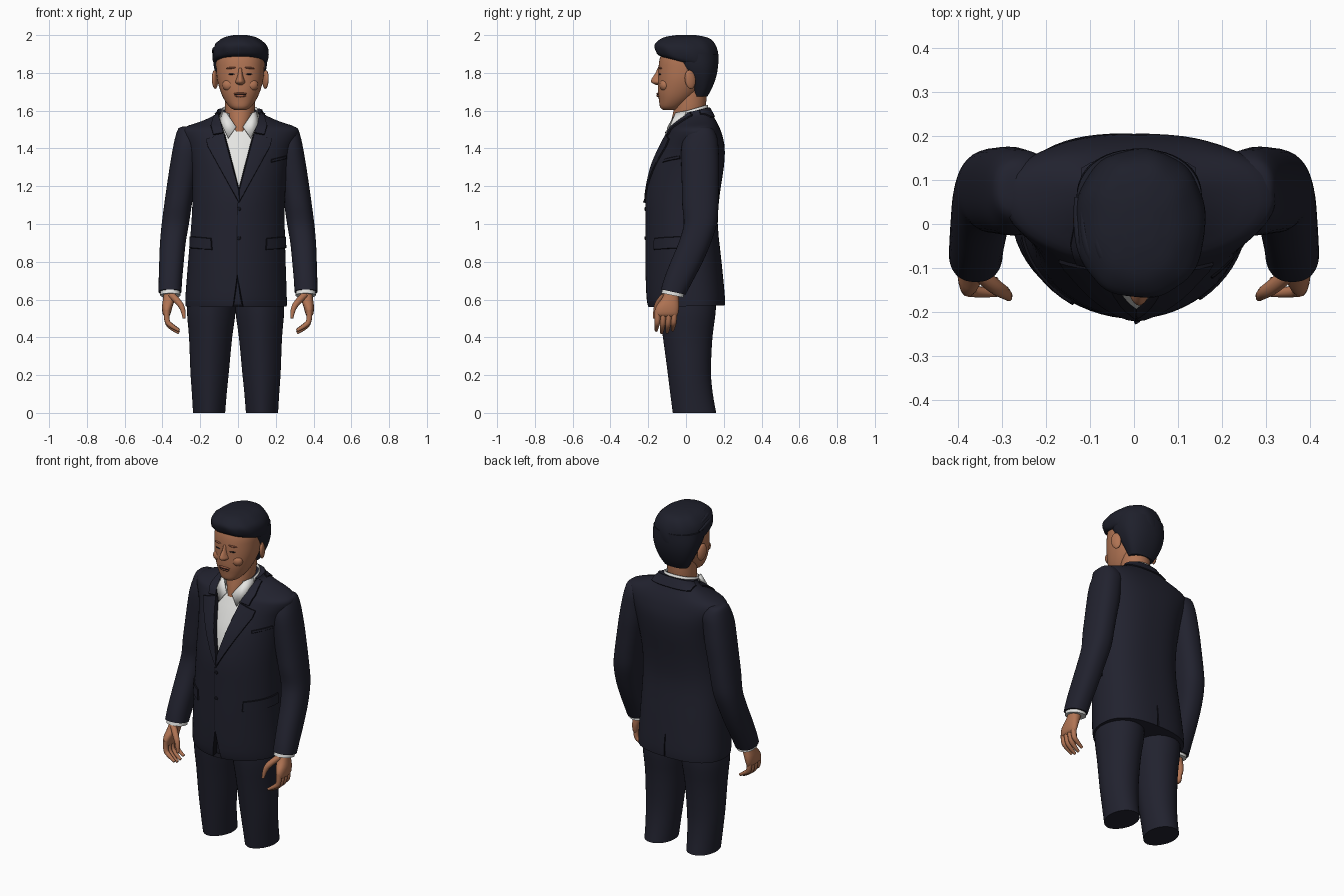
import bpy, bmesh, math
from mathutils import Vector


def material(name, rgb):
    m = bpy.data.materials.new(name)
    m.diffuse_color = (*rgb, 1)
    return m


NAVY = material("navy cloth", (0.0155, 0.016, 0.028))
SEAM = material("dark seam", (0.006, 0.006, 0.010))
SHIRT = material("white shirt", (0.78, 0.78, 0.76))
SKIN = material("skin", (0.44, 0.175, 0.088))
LIP = material("lips", (0.33, 0.11, 0.06))
HAIR = material("dark hair", (0.013, 0.014, 0.024))


def finish(bm, name, mats, angle=40):
    bmesh.ops.recalc_face_normals(bm, faces=bm.faces[:])
    me = bpy.data.meshes.new(name)
    bm.to_mesh(me)
    bm.free()
    ob = bpy.data.objects.new(name, me)
    bpy.context.collection.objects.link(ob)
    for m in mats:
        me.materials.append(m)
    smooth(ob, angle)
    return ob


def smooth(ob, angle=40):
    bpy.ops.object.select_all(action='DESELECT')
    ob.select_set(True)
    bpy.context.view_layer.objects.active = ob
    bpy.ops.object.shade_smooth_by_angle(angle=math.radians(angle))


def catmull(a, b, c, d, t):
    return tuple(0.5 * (2 * q + (r - p) * t + (2 * p - 5 * q + 4 * r - s) * t * t
                        + (3 * q - p - 3 * r + s) * t ** 3) for p, q, r, s in zip(a, b, c, d))


def loft(rings, nf=2.0, nb=2.0, k=0.5, side=1, ox=0.0, seg=48, sub=3, ripple=0.0):
    """Rings are (z, x centre, y front, y back, x radius, tilt)."""
    rows = []
    for i in range(len(rings) - 1):
        a, b = rings[max(i - 1, 0)], rings[i]
        c, d = rings[i + 1], rings[min(i + 2, len(rings) - 1)]
        rows += [catmull(a, b, c, d, j / sub) for j in range(sub)]
    rows.append(rings[-1])
    bm = bmesh.new()
    loops = []
    for z, cx, y0, y1, rx, tilt in rows:
        cy = y0 + (y1 - y0) * k
        loop = []
        for j in range(seg):
            a = 2 * math.pi * j / seg
            c, s = math.cos(a), math.sin(a)
            n = nb if s > 0 else nf
            w = 1 + ripple * math.sin(9 * a + z * 30)
            x = math.copysign(abs(c) ** (2 / n), c) * rx * w
            y = math.copysign(abs(s) ** (2 / n), s) * (y1 - cy if s > 0 else cy - y0) * w
            loop.append(bm.verts.new((ox + side * (cx + x), cy + y, z + tilt * y)))
        loops.append(loop)
    for p, q in zip(loops, loops[1:]):
        for j in range(seg):
            bm.faces.new((p[j], p[(j + 1) % seg], q[(j + 1) % seg], q[j]))
    bm.faces.new(loops[0])
    bm.faces.new(loops[-1])
    bmesh.ops.recalc_face_normals(bm, faces=bm.faces[:])
    return bm


def panel(bm, poly, depth, mat, back=False):
    """Cut a convex x-z outline into the cloth, then raise or sink it."""
    xs, zs = [p[0] for p in poly], [p[1] for p in poly]
    pairs = list(zip(poly, poly[1:] + poly[:1]))

    def facing(f):
        y = f.calc_center_median().y
        return abs(f.normal.z) < 0.97 and (y > 0.07 if back else y < 0.03)

    for (ax, az), (bx, bz) in pairs:
        faces = [f for f in bm.faces if facing(f)
                 and max(v.co.x for v in f.verts) > min(xs) and min(v.co.x for v in f.verts) < max(xs)
                 and max(v.co.z for v in f.verts) > min(zs) and min(v.co.z for v in f.verts) < max(zs)]
        geom = faces + list({e for f in faces for e in f.edges}) + list({v for f in faces for v in f.verts})
        bmesh.ops.bisect_plane(bm, geom=geom, dist=1e-5, plane_co=(ax, 0, az),
                               plane_no=Vector((bz - az, 0, ax - bx)).normalized())
    bm.normal_update()
    chosen = []
    for f in bm.faces:
        c = f.calc_center_median()
        t = [(bx - ax) * (c.z - az) - (bz - az) * (c.x - ax) for (ax, az), (bx, bz) in pairs]
        if facing(f) and (min(t) > 0 or max(t) < 0):
            f.material_index = mat
            chosen.append(f)
    if depth and chosen:
        walls = bmesh.ops.inset_region(bm, faces=chosen, thickness=0.003, depth=depth)
        for f in walls['faces']:
            f.material_index = 1
    bm.normal_update()


def blob(name, loc, scale, mat, rot=(0, 0, 0)):
    bpy.ops.mesh.primitive_uv_sphere_add(segments=20, ring_count=12, location=loc, rotation=rot)
    ob = bpy.context.object
    ob.name, ob.scale = name, scale
    ob.data.materials.append(mat)
    smooth(ob, 60)


def tube(name, pts, mat):
    """Rounded tapering tube through (x, y, z, radius) points."""
    cu = bpy.data.curves.new(name, 'CURVE')
    cu.dimensions, cu.bevel_depth, cu.bevel_resolution, cu.use_fill_caps = '3D', 1.0, 3, True
    sp = cu.splines.new('NURBS')
    sp.points.add(len(pts) - 1)
    for p, (x, y, z, r) in zip(sp.points, pts):
        p.co, p.radius = (x, y, z, 1), r
    sp.use_endpoint_u, sp.order_u, sp.resolution_u = True, 3, 5
    ob = bpy.data.objects.new(name, cu)
    bpy.context.collection.objects.link(ob)
    cu.materials.append(mat)
    bpy.ops.object.select_all(action='DESELECT')
    ob.select_set(True)
    bpy.context.view_layer.objects.active = ob
    bpy.ops.object.convert(target='MESH')
    smooth(bpy.context.object, 50)


# Jacket body with lapels, pockets, shirt opening and vents cut in
bm = loft([(0.565, -0.010, -0.200, 0.205, 0.268, 0.02), (0.62, -0.010, -0.210, 0.205, 0.268, 0.02),
           (0.80, -0.006, -0.215, 0.188, 0.258, 0), (1.00, 0.0, -0.215, 0.168, 0.247, 0),
           (1.15, 0.004, -0.213, 0.178, 0.245, 0), (1.30, 0.008, -0.185, 0.200, 0.255, 0),
           (1.40, 0.010, -0.145, 0.205, 0.278, 0), (1.47, 0.012, -0.110, 0.192, 0.308, 0),
           (1.51, 0.012, -0.092, 0.175, 0.298, 0.05), (1.542, 0.012, -0.072, 0.155, 0.205, 0.12),
           (1.575, 0.010, -0.050, 0.135, 0.132, 0.2), (1.60, 0.010, -0.035, 0.120, 0.115, 0.25)],
          nf=1.9, nb=2.5, k=0.55, seg=64)
C = 0.005
for s in (-1, 1):
    def mir(pts):
        return [(C + s * x, z) for x, z in pts]
    panel(bm, mir([(0, 1.18), (0, 1.11), (0.165, 1.41), (0.175, 1.45), (0.0786, 1.48)]), 0.007, 0)
    panel(bm, mir([(0.0786, 1.48), (0.135, 1.47), (0.15, 1.52), (0.125, 1.60), (0.11, 1.60)]), 0.007, 0)
    panel(bm, mir([(0.145, 0.925), (0.255, 0.935), (0.258, 0.872), (0.140, 0.863)]), 0.006, 0)
panel(bm, [(C - 0.12, 1.638), (C, 1.18), (C + 0.12, 1.638)], -0.014, 2)
panel(bm, [(0.175, 1.325), (0.255, 1.345), (0.255, 1.362), (0.175, 1.342)], 0.004, 0)
panel(bm, [(-0.008, 0.73), (-0.003, 0.73), (-0.001, 1.11), (-0.006, 1.11)], 0, 1)
panel(bm, [(-0.035, 0.5), (0.040, 0.5), (-0.004, 0.73)], -0.03, 0)
panel(bm, [(-0.006, 0.5), (0.006, 0.5), (0.002, 0.70), (-0.002, 0.70)], -0.01, 1, True)
panel(bm, [(-0.12, 1.565), (0.14, 1.565), (0.14, 1.66), (-0.12, 1.66)], 0.006, 0, True)
finish(bm, "jacket_body", [NAVY, SEAM, SHIRT])
for z in (1.08, 0.925):
    blob("jacket_button", (0.006, -0.216, z), (0.010, 0.004, 0.010), SEAM)

# Sleeves, shirt cuffs, hands
for s, label in ((-1, "left"), (1, "right")):
    bm = loft([(1.515, 0.275, 0.06, 0.10, 0.02, 0), (1.505, 0.270, 0.02, 0.14, 0.046, 0),
               (1.46, 0.258, -0.01, 0.165, 0.074, 0), (1.40, 0.270, -0.025, 0.172, 0.075, 0),
               (1.30, 0.285, -0.025, 0.176, 0.077, 0), (1.20, 0.302, -0.022, 0.174, 0.075, 0),
               (1.10, 0.318, -0.020, 0.172, 0.073, 0), (1.00, 0.332, -0.012, 0.163, 0.072, 0),
               (0.90, 0.345, -0.038, 0.130, 0.068, -0.05), (0.80, 0.352, -0.078, 0.085, 0.065, -0.1),
               (0.70, 0.358, -0.115, 0.030, 0.062, -0.18), (0.64, 0.360, -0.132, -0.002, 0.061, -0.22)],
              2.3, 2.3, side=s, ox=C - 0.005, seg=36)
    finish(bm, label + "_sleeve", [NAVY])
    bm = loft([(0.66, 0.360, -0.120, -0.012, 0.050, -0.2), (0.622, 0.358, -0.130, -0.012, 0.054, -0.2)],
              2.2, 2.2, side=s, seg=36)
    finish(bm, label + "_cuff", [SHIRT])
    bm = loft([(0.66, 0.358, -0.105, -0.035, 0.034, 0), (0.61, 0.364, -0.125, -0.038, 0.032, 0),
               (0.565, 0.374, -0.158, -0.036, 0.028, 0), (0.525, 0.378, -0.165, -0.042, 0.021, 0),
               (0.51, 0.376, -0.155, -0.050, 0.012, 0)], 2.4, 2.4, side=s, seg=24)
    finish(bm, label + "_palm", [SKIN], 60)
    for i, drop in enumerate((0.006, -0.006, -0.004, 0.008)):
        y = -0.150 + i * 0.029
        tube(label + "_finger", [(s * 0.376, y, 0.545, 0.016), (s * 0.382, y, 0.485, 0.015),
                                 (s * 0.350, y - 0.005, 0.452 + drop, 0.013),
                                 (s * 0.312, y - 0.008, 0.430 + drop, 0.008)], SKIN)
    tube(label + "_thumb", [(s * 0.355, -0.110, 0.625, 0.018), (s * 0.315, -0.145, 0.590, 0.018),
                            (s * 0.288, -0.160, 0.545, 0.014), (s * 0.285, -0.168, 0.500, 0.008)], SKIN)

    # Trouser legs
    bm = loft([(0.0, 0.140, -0.070, 0.160, 0.085, 0), (0.10, 0.139, -0.083, 0.142, 0.092, 0),
               (0.22, 0.137, -0.098, 0.132, 0.102, 0), (0.40, 0.132, -0.122, 0.140, 0.114, 0),
               (0.55, 0.128, -0.142, 0.158, 0.129, 0), (0.68, 0.125, -0.145, 0.150, 0.115, 0)],
              1.8, 2.1, side=s, ox=-0.013, seg=40)
    finish(bm, label + "_trouser_leg", [NAVY])

# Shirt collar: standing band and two folded points
bm = loft([(1.55, 0.010, -0.070, 0.118, 0.098, 0.3), (1.605, 0.010, -0.072, 0.116, 0.097, 0.28)], 2, 2.2)
bmesh.ops.delete(bm, geom=[f for f in bm.faces if len(f.verts) > 4], context='FACES')
bmesh.ops.delete(bm, geom=[f for f in bm.faces if f.calc_center_median().y < -0.05], context='FACES')
band = finish(bm, "shirt_collar_band", [SHIRT])
band.modifiers.new("thickness", 'SOLIDIFY').thickness = 0.006
for s in (-1, 1):
    bm = bmesh.new()
    pts = [(0.096, 0.0, 1.60), (0.070, -0.055, 1.59), (0.018, -0.098, 1.515), (0.060, -0.112, 1.455),
           (0.092, -0.085, 1.52), (0.108, -0.010, 1.565)]
    v = [bm.verts.new((0.008 + s * x, y, z)) for x, y, z in pts]
    for q in ((0, 1, 4, 5), (1, 2, 3, 4)):
        bm.faces.new([v[i] for i in q])
    ob = finish(bm, "shirt_collar_point", [SHIRT])
    ob.modifiers.new("thickness", 'SOLIDIFY').thickness = 0.006

# Neck and head
bm = loft([(1.49, 0.008, -0.088, 0.08, 0.045, 0), (1.54, 0.009, -0.080, 0.09, 0.065, 0),
           (1.60, 0.010, -0.066, 0.102, 0.078, 0), (1.66, 0.011, -0.060, 0.108, 0.080, 0),
           (1.74, 0.012, -0.050, 0.108, 0.080, 0)], seg=36)
finish(bm, "neck", [SKIN])
H = 0.012
bm = loft([(1.603, H, -0.120, -0.050, 0.030, 0), (1.618, H, -0.137, -0.020, 0.055, 0),
           (1.655, H, -0.143, 0.030, 0.083, 0), (1.70, H, -0.149, 0.075, 0.104, 0),
           (1.76, H, -0.148, 0.110, 0.121, 0), (1.82, H, -0.146, 0.130, 0.127, 0),
           (1.88, H, -0.138, 0.130, 0.125, 0), (1.94, H, -0.110, 0.110, 0.100, 0),
           (1.965, H, -0.060, 0.060, 0.050, 0)], 2.2, 2.1)
finish(bm, "head", [SKIN], 60)
bm = loft([(1.736, H, -0.158, -0.12, 0.012, 0), (1.750, H, -0.184, -0.12, 0.027, 0),
           (1.770, H, -0.181, -0.12, 0.020, 0), (1.795, H, -0.164, -0.12, 0.014, 0),
           (1.825, H, -0.150, -0.12, 0.012, 0)], 1.8, 2, k=0.7, seg=24)
finish(bm, "nose", [SKIN], 70)
for s in (-1, 1):
    blob("ear", (H + s * 0.134, 0.022, 1.765), (0.014, 0.030, 0.050), SKIN, (0.15, 0, s * 0.35))
    blob("eye", (H + s * 0.047, -0.1385, 1.793), (0.018, 0.006, 0.0035), SEAM, (0, 0, s * 0.3))
    blob("eyebrow", (H + s * 0.050, -0.138, 1.826), (0.027, 0.006, 0.005), LIP, (0, s * 0.1, s * 0.3))
    blob("cheek", (H + s * 0.060, -0.112, 1.735), (0.035, 0.028, 0.032), SKIN)
blob("upper_lip", (H, -0.147, 1.690), (0.036, 0.009, 0.006), LIP)
blob("lower_lip", (H, -0.147, 1.678), (0.030, 0.010, 0.007), LIP)
blob("mouth_line", (H, -0.1525, 1.684), (0.032, 0.004, 0.002), SEAM)

# Hair: cropped back and sides, fuller swept top
bm = loft([(1.675, H, 0.040, 0.113, 0.075, 0), (1.72, H, 0.032, 0.138, 0.100, 0),
           (1.78, H, 0.000, 0.160, 0.126, 0), (1.84, H, -0.035, 0.170, 0.141, 0),
           (1.90, H, -0.070, 0.170, 0.143, 0)], 3.5, 2.2)
finish(bm, "hair_back", [HAIR])
bm = loft([(1.845, H, -0.090, 0.150, 0.125, -0.2), (1.862, H, -0.146, 0.166, 0.143, -0.2),
           (1.900, H + 0.002, -0.163, 0.171, 0.148, -0.12), (1.940, H + 0.002, -0.166, 0.163, 0.140, -0.05),
           (1.972, H, -0.145, 0.140, 0.112, 0), (1.990, H, -0.110, 0.105, 0.080, 0),
           (2.0, H, -0.050, 0.050, 0.035, 0)], 2.3, 2.2, seg=72, ripple=0.01)
finish(bm, "hair_top", [HAIR], 60)
for x, z in ((-0.10, 1.925), (-0.085, 1.950), (-0.06, 1.968)):
    tube("hair_lock", [(x - 0.03, 0.06, z - 0.02, 0.006), (x - 0.028, -0.02, z + 0.004, 0.014),
                       (x, -0.10, z, 0.014), (x + 0.05, -0.148, z - 0.012, 0.006)], HAIR)
